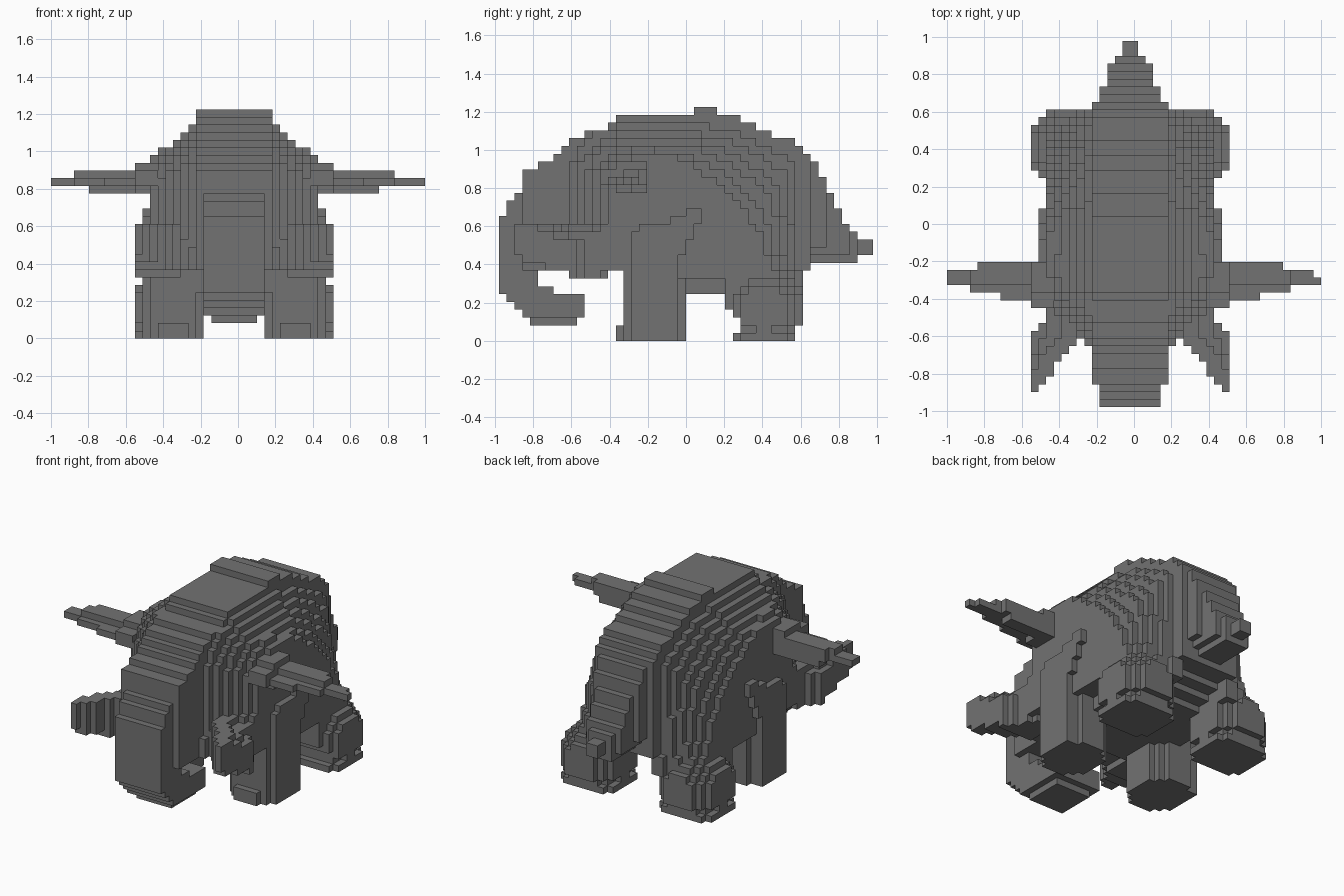
import bpy
import bmesh
from itertools import product
from mathutils import Vector

default = bpy.data.objects.get("Cube")
if default:
    bpy.data.objects.remove(default, do_unlink=True)

# One block of the stepped surface, and the grid it sits on
STEP = 2 / 49
COUNT = (49, 48, 30)
ORIGIN = Vector((-1, -24 * STEP, 0))
MIDDLE = -STEP / 2

grey = bpy.data.materials.new("elephant grey")
grey.use_nodes = True
grey.diffuse_color = (0.17, 0.17, 0.17, 1)
grey.node_tree.nodes["Principled BSDF"].inputs["Base Color"].default_value = grey.diffuse_color


def build_blocks(name, rule, side=0):
    """Fill every block whose centre obeys the rule and skin the outside."""
    filled = set()
    for cell in product(*map(range, COUNT)):
        x, y, z = ORIGIN + (Vector(cell) + Vector((.5, .5, .5))) * STEP
        across = x - MIDDLE
        if side * across >= 0 and rule(abs(across), y, z):
            filled.add(cell)
    bm = bmesh.new()
    corners = {}

    def corner(key):
        if key not in corners:
            corners[key] = bm.verts.new(ORIGIN + Vector(key) * STEP)
        return corners[key]

    for cell in filled:
        for axis, direction in product(range(3), (0, 1)):
            beside = list(cell)
            beside[axis] += 2 * direction - 1
            if tuple(beside) in filled:
                continue
            ring = []
            for u, v in ((0, 0), (1, 0), (1, 1), (0, 1)):
                key = list(cell)
                key[axis] += direction
                key[(axis + 1) % 3] += u
                key[(axis + 2) % 3] += v
                ring.append(corner(tuple(key)))
            bm.faces.new(ring if direction else ring[::-1])
    mesh = bpy.data.meshes.new(name)
    bm.to_mesh(mesh)
    bm.free()
    mesh.materials.append(grey)
    obj = bpy.data.objects.new(name, mesh)
    bpy.context.collection.objects.link(obj)


def line_height(points, y):
    """Height of a polyline at y."""
    for (a, low), (b, high) in zip(points, points[1:]):
        if a <= y <= b:
            return low + (high - low) * (y - a) / (b - a)
    return -1


def inside(outline, y, z):
    """Even-odd test against a closed side outline."""
    hit = False
    for (a, c), (b, d) in zip(outline, outline[1:] + outline[:1]):
        if (c > z) != (d > z) and y < a + (b - a) * (z - c) / (d - c):
            hit = not hit
    return hit


def rounded(d, y, centre, radii):
    return ((d - centre[0]) / radii[0]) ** 2 + ((y - centre[1]) / radii[1]) ** 2 < 1


# Ridge from trunk front to tail tip, and the curled trunk in side outline
RIDGE = [(-1, .64), (-.96, .64), (-.92, .72), (-.88, .77), (-.84, .89), (-.76, .93),
         (-.68, .97), (-.6, 1.06), (-.52, 1.09), (-.39, 1.13), (-.35, 1.17), (.26, 1.17),
         (.34, 1.13), (.4, 1.1), (.56, 1.05), (.6, 1.01), (.66, .93), (.71, .89),
         (.75, .77), (.8, .69), (.84, .6), (.88, .56), (1, .51)]
TRUNK = [(-.99, 1), (-.99, .29), (-.94, .24), (-.86, .15), (-.78, .08), (-.62, .08),
         (-.53, .14), (-.53, .25), (-.69, .25), (-.77, .31), (-.78, .37), (-.5, .37),
         (-.5, 1)]
# Flank outline next to the core, and at the outermost layer
FLANK_INNER = [(.61, .2), (.61, .6), (.61, 1.02), (.46, 1.07), (.28, 1.15), (0, 1.18),
               (-.37, 1.17), (-.5, 1.12), (-.6, 1.06), (-.66, .9), (-.68, .2)]
FLANK_OUTER = [(.53, .2), (.46, .36), (.37, .6), (.27, .74), (.13, .86), (-.04, .96),
               (-.25, .97), (-.36, .92), (-.41, .8), (-.43, .6), (-.45, .2)]
# Raised shoulder plate that runs down into the front leg
SHOULDER = [(-.3, 0), (-.3, .58), (-.12, .62), (.04, .7), (.08, .66), (.04, .55),
            (-.04, .42), (-.03, .3), (-.04, 0)]


def underside(y):
    """Chin, belly and rising rump."""
    return .37 if y < -.33 else .25 + max(0, y - .33) * .45


def core_rule(d, y, z):
    return d < .204 and -.66 < y < .65 and underside(y) < z < line_height(RIDGE, y)


def flank_rule(d, y, z):
    # Each layer outward shrinks toward the outermost outline
    if d < .16 or d > .449:
        return False
    layer = max(0, int((d - .204) / STEP) + 1)
    base = underside(y) if y < .2 else .2 if d > .24 else .25
    if layer > 3 and -.33 < y < .2:
        base = .33
    if z < base:
        return False
    outline = [(a + (b - a) * layer / 6, low + (high - low) * layer / 6)
               for (a, low), (b, high) in zip(FLANK_INNER, FLANK_OUTER)]
    return inside(outline, y, z)


def trunk_rule(d, y, z):
    width = .122 if z < .12 else .163 if y < -.86 or z < .35 else .204
    return d < width and z < line_height(RIDGE, y) and inside(TRUNK, y, z)


def tail_rule(d, y, z):
    # Narrows in steps, with a rounded underside
    if y < .6:
        return False
    width = .204 if y < .65 else .163 if y < .73 else .122 if y < .86 else .082 if y < .9 else .041
    base = (.41 if y < .9 else .45) + max(0, d - .08) * 1.2
    return d < width and base < z < line_height(RIDGE, y)


def front_leg_rule(d, y, z):
    if .445 < d < .49 and inside(SHOULDER, y, z):
        return True
    if z > .38:
        return False
    front = -.37 if z < .08 else -.33
    return rounded(d, y, (.327, front / 2), (.178, .01 - front / 2))


def back_leg_rule(d, y, z):
    if z > .42:
        return False
    # The round foot has an ankle groove and tapers into the flank
    taper = .03 if .04 < z < .08 else max(0, z - .24) * .7
    front_cut = .25 if z < .04 else .28 if z < .12 else .24 if z < .17 else .2
    back_cut = .57 if z < .04 else .62
    return (d > .163 and front_cut < y < back_cut
            and rounded(d, y, (.345, .41), (.2 - taper, .205 - taper)))


def ear_rule(d, y, z):
    if d < .4 or d > 1.03:
        return False
    if d < .53:
        top = .94 if y > -.36 else .9
        return -.45 < y < -.2 and (.78 if y > -.36 else .82) < z < top
    if .6 < d < .63 and -.24 < y < -.16:
        return .74 < z < .86
    if d > .86:
        back = -.24 if d < .96 else -.28
        return -.33 < y < back and .82 < z < .86
    front = -.41 if d < .7 else -.37
    back = -.2 if d < .83 else -.24
    low = .78 if y > -.28 and d < .76 else .82
    high = .9 if y > -.33 else .86
    return front < y < back and low < z < high


def tusk_rule(d, y, z):
    if d < .2 or not -.9 < y < -.42:
        return False
    # Wedge sweeping outward to a forward tip, sloping down on its outer side
    outer = .53 if y < -.61 else .53 + (-.61 - y) * .7
    inner = .27 + max(0, -.6 - y) * .8
    low = .34 + max(0, -.6 - y) * .35
    high = .61 - .6 * max(0, d - inner - .08)
    return inner < d < outer and low < z < high


build_blocks("body_core", core_rule)
build_blocks("back_hump", lambda d, y, z: d < .204 and .04 < y < .164 and z > 1.1)
build_blocks("trunk", trunk_rule)
build_blocks("tail", tail_rule)

for label, direction in (("left", 1), ("right", -1)):
    build_blocks(label + "_flank", flank_rule, direction)
    build_blocks(label + "_front_leg", front_leg_rule, direction)
    build_blocks(label + "_back_leg", back_leg_rule, direction)
    build_blocks(label + "_ear", ear_rule, direction)
    build_blocks(label + "_tusk", tusk_rule, direction)
